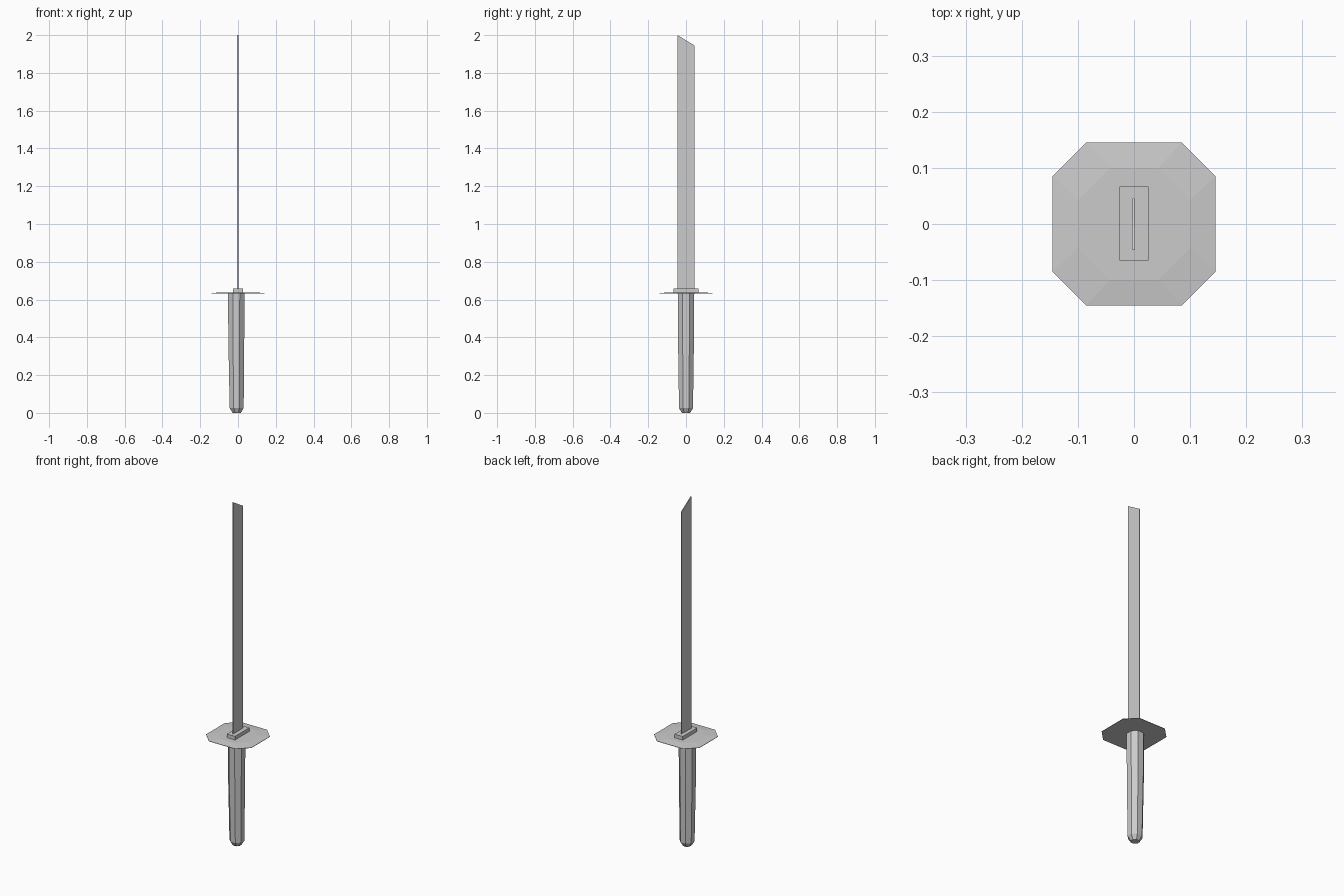
import bpy

if "Cube" in bpy.data.objects:
    bpy.data.objects.remove(bpy.data.objects["Cube"])


def loft(name, rings):
    """Skin a stack of equal-sized point rings and cap both ends."""
    n = len(rings[0])
    verts = [p for r in rings for p in r]
    faces = [tuple(reversed(range(n)))]
    for k in range(len(rings) - 1):
        for i in range(n):
            j = (i + 1) % n
            faces.append((k * n + i, k * n + j, (k + 1) * n + j, (k + 1) * n + i))
    faces.append(tuple(range((len(rings) - 1) * n, len(rings) * n)))
    mesh = bpy.data.meshes.new(name)
    mesh.from_pydata(verts, [], faces)
    obj = bpy.data.objects.new(name, mesh)
    bpy.context.collection.objects.link(obj)
    return obj


def octagon(a, b, z, cx=0.0):
    """Octagon with half width a and half flat length b."""
    pts = [(a, -b), (a, b), (b, a), (-b, a), (-a, b), (-a, -b), (-b, -a), (b, -a)]
    return [(cx + x, y, z) for x, y in pts]


# Tapered octagonal grip with a chamfered pommel end
grip = [(0.022, 0.0, -0.007), (0.037, 0.026, -0.007),
        (0.042, 0.38, -0.009), (0.0437, 0.632, -0.009)]
loft("grip", [octagon(r, r * 0.42, z, cx) for r, z, cx in grip])

# Thin guard with cut corners and a shallow raised centre
loft("guard", [octagon(0.145, 0.085, 0.631),
               octagon(0.145, 0.085, 0.633),
               octagon(0.10, 0.043, 0.638)])

# Rectangular collar at the blade root
loft("collar", [[(-0.026, -0.065, z), (0.026, -0.065, z),
                 (0.026, 0.067, z), (-0.026, 0.067, z)] for z in (0.634, 0.659)])

# Single-edged blade, thick at the back, with a slanted tip
section = [(-0.003, -0.045), (0.003, -0.045), (0.0015, 0.045), (-0.0015, 0.045)]
loft("blade", [[(x - 0.001, y, 0.65) for x, y in section],
               [(x - 0.001, y, 2.0 if y < 0 else 1.945) for x, y in section]])
